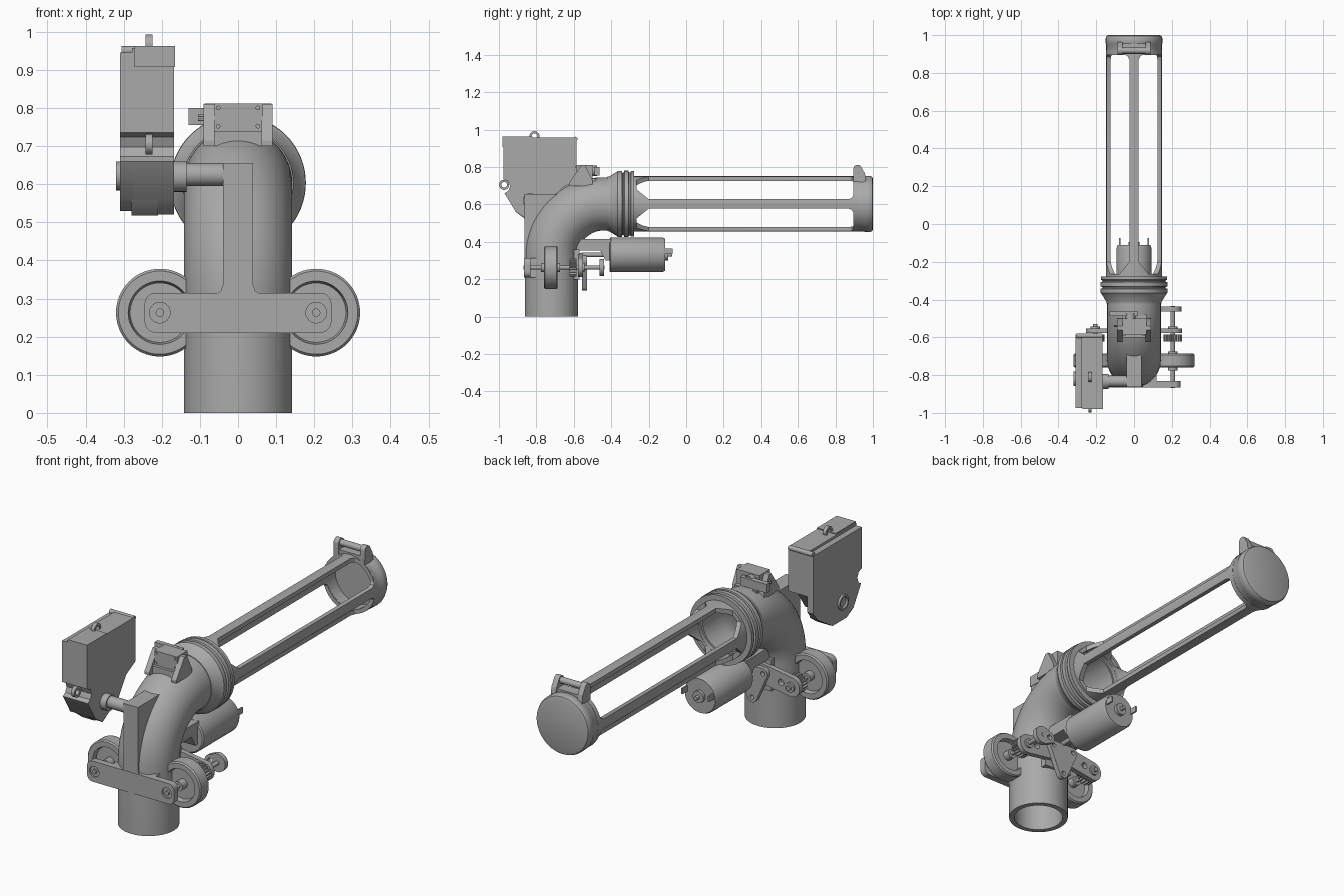
import bpy, bmesh, math
from mathutils import Vector, Matrix, geometry

cube = bpy.data.objects.get("Cube")
if cube:
    bpy.data.objects.remove(cube)

GREY = bpy.data.materials.new("plain grey")
GREY.use_nodes = True
GREY.diffuse_color = (0.4, 0.4, 0.4, 1)
GREY.node_tree.nodes["Principled BSDF"].inputs["Base Color"].default_value = (0.4, 0.4, 0.4, 1)
AXIS_Z = 0.603      # height of the horizontal barrel
TAU = math.tau


def shade(obj):
    for p in obj.data.polygons:
        p.use_smooth = True
    obj.data.set_sharp_from_angle(angle=math.radians(32))
    return obj


def make(name, bm):
    bmesh.ops.remove_doubles(bm, verts=bm.verts, dist=1e-5)
    bmesh.ops.recalc_face_normals(bm, faces=bm.faces)
    mesh = bpy.data.meshes.new(name)
    bm.to_mesh(mesh)
    bm.free()
    obj = bpy.data.objects.new(name, mesh)
    bpy.context.collection.objects.link(obj)
    mesh.materials.append(GREY)
    return shade(obj)


def prism(name, pts, axis, lo, hi):
    """Extrude an outline: (y, z) along x or (x, z) along y."""
    bm = bmesh.new()
    spot = (lambda p, t: (t, p[0], p[1])) if axis == "x" else (lambda p, t: (p[0], t, p[1]))
    a, b = ([bm.verts.new(spot(p, t)) for p in pts] for t in (lo, hi))
    bm.faces.new(a)
    bm.faces.new(b)
    for i in range(len(pts)):
        j = (i + 1) % len(pts)
        bm.faces.new((a[i], a[j], b[j], b[i]))
    return make(name, bm)


def circle(u, v, r, n=32):
    return [(u + r * math.cos(TAU * i / n), v + r * math.sin(TAU * i / n)) for i in range(n)]


def rod(name, u, v, r, axis, lo, hi):
    return prism(name, circle(u, v, r), axis, lo, hi)


def plate(name, discs, axis, lo, hi):
    """Plate whose outline wraps round a set of discs."""
    pts = [p for d in discs for p in circle(*d)]
    return prism(name, [pts[i] for i in geometry.convex_hull_2d(pts)], axis, lo, hi)


def box(name, x, y, z):
    return prism(name, [(x[0], z[0]), (x[1], z[0]), (x[1], z[1]), (x[0], z[1])], "y", *y)


def skin(name, rings, loop):
    bm = bmesh.new()
    rows = [[bm.verts.new(p) for p in ring] for ring in rings]
    n = len(rows[0])
    for k in range(len(rows) if loop else len(rows) - 1):
        a, b = rows[k], rows[(k + 1) % len(rows)]
        for i in range(n):
            bm.faces.new((a[i], a[(i + 1) % n], b[(i + 1) % n], b[i]))
    return make(name, bm)


def lathe(name, profile, x=0, z=AXIS_Z, n=64, loop=True):
    """Spin a (radius, y) profile about an axis along y."""
    rings = [[(u, y, v) for u, v in circle(x, z, max(r, 1e-7), n)] for r, y in profile]
    return skin(name, rings, loop)


def hull(name, pts):
    bm = bmesh.new()
    for p in pts:
        bm.verts.new(p)
    bmesh.ops.convex_hull(bm, input=bm.verts)
    return make(name, bm)


def cut(obj, cutters):
    for c in cutters:
        c.hide_render = True
        m = obj.modifiers.new("cut", "BOOLEAN")
        m.operation, m.solver, m.object = "DIFFERENCE", "EXACT", c
    bpy.context.view_layer.update()
    result = bpy.data.meshes.new_from_object(obj.evaluated_get(bpy.context.evaluated_depsgraph_get()))
    obj.modifiers.clear()
    obj.data = result
    for c in cutters:
        bpy.data.objects.remove(c)
    return shade(obj)


# Hollow elbow pipe, swept up and over towards the barrel
bend = 0.28
path = [(-0.72, 0, 0)]
for i in range(17):
    t = math.pi / 2 * i / 16
    path.append((-0.72 + bend * (1 - math.cos(t)), AXIS_Z - bend + bend * math.sin(t), t))
path.append((-0.3, AXIS_Z, math.pi / 2))


def pipe_ring(y, z, t, r):
    return [Vector((0, y, z)) + Matrix.Rotation(-t, 3, "X") @ Vector((u, v, 0)) for u, v in circle(0, 0, r, 64)]


skin("elbow_pipe", [pipe_ring(*p, 0.142) for p in path] + [pipe_ring(*p, 0.117) for p in reversed(path)], True)

# Flared collar with grooves
lathe("collar", [(0.13, -0.42), (0.145, -0.42), (0.147, -0.41), (0.172, -0.37), (0.177, -0.365), (0.177, -0.343),
                 (0.166, -0.34), (0.166, -0.334), (0.178, -0.33), (0.178, -0.308), (0.168, -0.305), (0.168, -0.298),
                 (0.175, -0.295), (0.175, -0.278), (0.125, -0.278)])

# Barrel cage: a tube with four long windows leaving four rails
cage = lathe("barrel_cage", [(0.148, -0.3), (0.148, 0.92), (0.126, 0.92), (0.126, -0.3)])
windows = []
for sx in (-1, 1):
    for sz in (-1, 1):
        pts = []
        for y, e in ((-0.265, 0.078), (-0.2, 0.025), (0.87, 0.025), (0.888, 0.033), (0.9, 0.055)):
            pts += [(sx * a, y, AXIS_Z + sz * b) for a in (e, 0.3) for b in (e, 0.3)]
        windows.append(hull("window_cutter", pts))
cut(cage, windows)

# End cap with hinge ears and pin
lathe("end_cap", [(0, 1), (0.135, 1), (0.145, 0.996), (0.15, 0.985), (0.15, 0.955), (0.147, 0.95),
                  (0.147, 0.895), (0.127, 0.895), (0.127, 0.965), (0, 0.965)], loop=False)
for s in (-1, 1):
    x0, x1 = sorted((s * 0.06, s * 0.088))
    plate("cap_ear", [(0.918, 0.79, 0.022), (0.905, 0.72, 0.01), (0.955, 0.72, 0.01), (0.952, 0.762, 0.006)], "x", x0, x1)
rod("cap_hinge_pin", 0.918, 0.79, 0.016, "x", -0.07, 0.07)
box("cap_hinge_base", (-0.06, 0.06), (0.9, 0.955), (0.735, 0.76))

# Sensor block on top of the elbow
box("sensor_body", (-0.062, 0.065), (-0.585, -0.5), (0.74, 0.812))
for s in (-1, 1):
    x0, x1 = sorted((s * 0.062, s * 0.09))
    prism("sensor_bracket", [(-0.625, 0.7), (-0.625, 0.715), (-0.56, 0.81), (-0.54, 0.81), (-0.5, 0.73), (-0.5, 0.7)], "x", x0, x1)
    for z in (0.752, 0.8):
        rod("sensor_screw", s * 0.052, z, 0.006, "y", -0.59, -0.58)
box("sensor_foot", (-0.062, 0.065), (-0.6, -0.48), (0.7, 0.74))
rod("sensor_barrel", -0.02, 0.78, 0.028, "y", -0.5, -0.475)
box("sensor_arm", (-0.13, 0.02), (-0.488, -0.462), (0.755, 0.8))
for z in (0.77, 0.78):
    rod("sensor_pin", -0.54, z, 0.004, "x", -0.105, -0.06)

# Front crossbar and post with side arm
cut(plate("crossbar", [(s * 0.215, z, 0.03) for s in (-1, 1) for z in (0.24, 0.285)], "y", -0.866, -0.832),
    [rod("hole_cutter", s * 0.205, 0.263, 0.027, "y", -0.9, -0.858) for s in (-1, 1)])
box("crossbar_pad", (-0.12, 0.12), (-0.836, -0.78), (0.21, 0.315))
prism("front_post", [(-0.864, 0.3), (-0.864, 0.655), (-0.68, 0.655), (-0.76, 0.5), (-0.8, 0.3)], "x", -0.04, 0.04)
prism("post_fillet", [(-0.058, 0.312), (0.058, 0.312), (0.045, 0.32), (0.04, 0.335), (-0.04, 0.335), (-0.045, 0.32)],
      "y", -0.864, -0.8)
rod("side_arm", -0.833, 0.625, 0.03, "x", -0.2, 0.02)
rod("arm_sleeve", -0.833, 0.62, 0.04, "x", -0.21, -0.135)

# Side housing on the arm
outline = [(-0.975, 0.945), (-0.585, 0.945), (-0.585, 0.65), (-0.62, 0.605), (-0.74, 0.53), (-0.855, 0.53),
           (-0.91, 0.56), (-0.97, 0.66), (-0.95, 0.672), (-0.94, 0.698), (-0.95, 0.724), (-0.975, 0.735)]
prism("housing_outer_slab", outline, "x", -0.309, -0.276)
inner = [(y, z + 0.012 if z > 0.9 else z) for y, z in outline]
inner[2:6] = [(-0.585, 0.73), (-0.66, 0.69), (-0.72, 0.6), (-0.85, 0.52)]
prism("housing_body", inner, "x", -0.278, -0.168)
prism("housing_lower", [(-0.96, 0.66), (-0.7, 0.66), (-0.7, 0.56), (-0.76, 0.518), (-0.855, 0.518), (-0.91, 0.56)],
      "x", -0.28, -0.21)
box("housing_top_cap", (-0.272, -0.165), (-0.98, -0.82), (0.907, 0.962))
cut(rod("pivot_boss", -0.82, 0.622, 0.038, "x", -0.32, -0.2), [rod("hole_cutter", -0.82, 0.622, 0.028, "x", -0.4, -0.308)])
for y, z in ((-0.972, 0.705), (-0.81, 0.965)):
    cut(rod("lifting_ring", y, z, 0.027, "x", -0.242, -0.224), [rod("hole_cutter", y, z, 0.015, "x", -0.4, 0)])
rod("housing_corner_rib", -0.592, 0.95, 0.012, "x", -0.305, -0.17)

# Drive wheels, axles, gears
for s in (-1, 1):
    x = s * 0.205
    lathe("wheel", [(0, -0.735), (0.02, -0.735), (0.078, -0.735), (0.083, -0.76), (0.109, -0.76), (0.115, -0.753),
                    (0.115, -0.693), (0.109, -0.686), (0.083, -0.686), (0.078, -0.71), (0, -0.71)], x, 0.263, loop=False)
    lathe("wheel_hub", [(0, -0.775), (0.024, -0.775), (0.024, -0.675), (0, -0.675)], x, 0.263, 32, False)
    rod("axle", x, 0.263, 0.011, "y", -0.868, -0.435 if s > 0 else -0.53)
    teeth = [(x + r * math.cos(a), 0.263 + r * math.sin(a)) for k in range(18)
             for r, a in ((0.04, TAU * k / 18), (0.049, TAU * (k + 0.3) / 18), (0.049, TAU * (k + 0.6) / 18))]
    prism("gear", teeth, "y", -0.622, -0.585)

# Rear linkage plates
for s in (-1, 1):
    cut(plate("link_plate", [(s * 0.205, 0.263, 0.05), (s * 0.03, 0.29, 0.05)], "y", -0.578, -0.552),
        [rod("hole_cutter", s * 0.15, 0.272, 0.016, "y", -0.7, -0.4)])
    rod("link_boss", s * 0.205, 0.263, 0.024, "y", -0.56, -0.542)
corners = [(-0.06, 0.3), (0.06, 0.3), (0, 0.165)]
cut(plate("triangle_plate", [(x, z, 0.026) for x, z in corners], "y", -0.556, -0.53),
    [rod("hole_cutter", x, z, 0.011, "y", -0.7, -0.4) for x, z in corners])
cut(plate("outer_link", [(0.205, 0.263, 0.046), (0.165, 0.263, 0.03)], "y", -0.462, -0.438),
    [rod("hole_cutter", 0.165, 0.263, 0.014, "y", -0.5, -0.4)])
box("link_mount", (-0.08, 0.08), (-0.6, -0.57), (0.2, 0.36))

# Motor with bracket and terminals
lathe("motor", [(0, -0.41), (0.085, -0.41), (0.092, -0.405), (0.092, -0.125), (0.086, -0.112), (0, -0.112)], 0, 0.331, 48, False)
lathe("motor_bearing", [(0, -0.12), (0.03, -0.12), (0.03, -0.095), (0, -0.095)], 0, 0.331, 32, False)
rod("motor_stub", 0, 0.331, 0.01, "y", -0.1, -0.075)
for s in (-1, 1):
    box("motor_terminal", (s * 0.075 - 0.004, s * 0.075 + 0.004), (-0.12, -0.073), (0.335, 0.365))
prism("motor_bracket", [(-0.6, 0.355), (-0.6, 0.415), (-0.4, 0.415), (-0.4, 0.3), (-0.43, 0.3), (-0.46, 0.355)], "x", -0.06, 0.06)
rod("motor_shaft", 0, 0.331, 0.012, "y", -0.56, -0.4)
